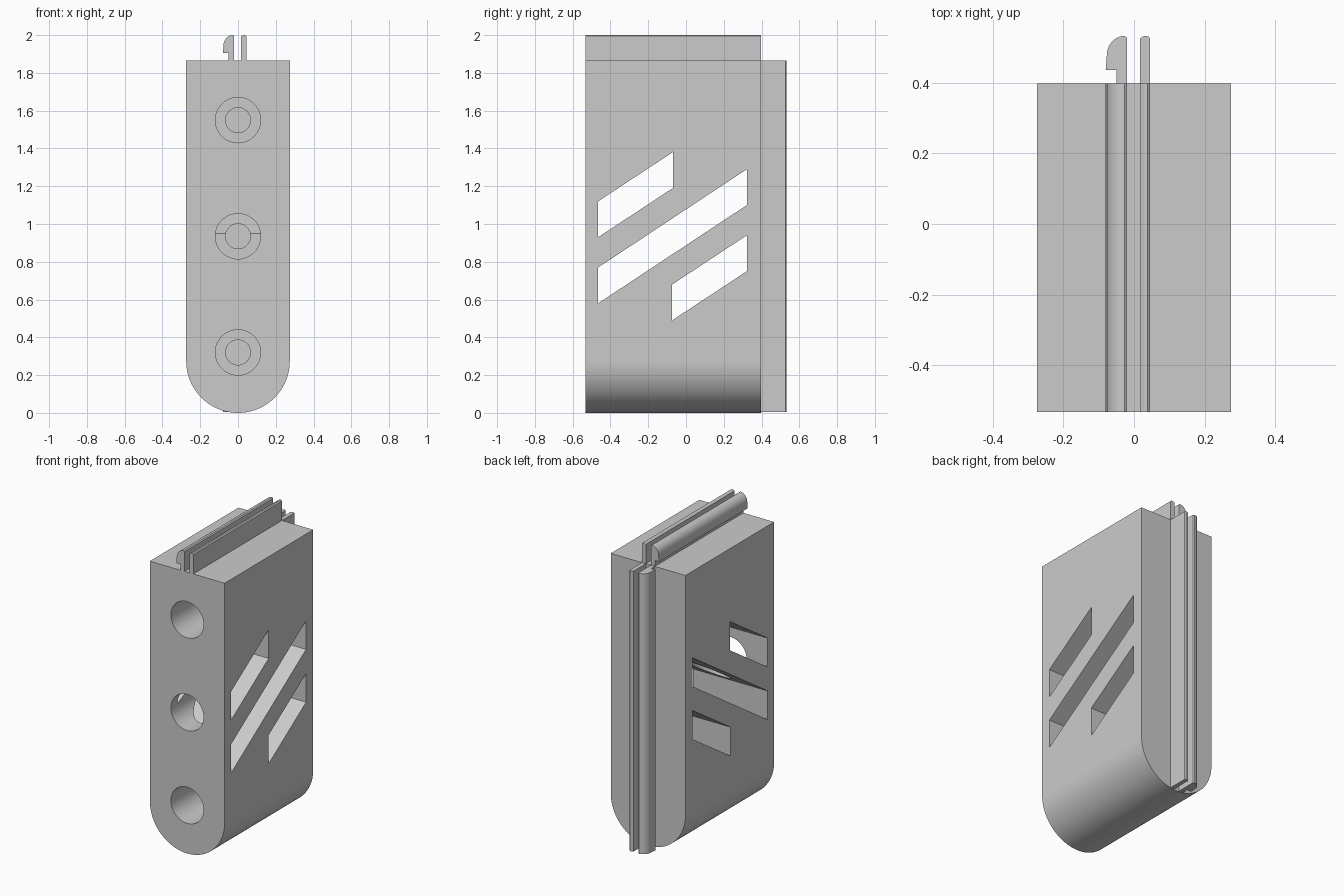
import bpy, bmesh
from math import sin, cos, pi

if "Cube" in bpy.data.objects:
    bpy.data.objects.remove(bpy.data.objects["Cube"])

FRONT, BACK, TOP, R = -0.532, 0.397, 1.865, 0.274


def prism(name, profile, place, a, b):
    """Extrude a 2D profile from a to b; place(u, v, t) gives the 3D point."""
    bm = bmesh.new()
    ends = [[bm.verts.new(place(u, v, t)) for u, v in profile] for t in (a, b)]
    for end in ends:
        bm.faces.new(end)
    n = len(profile)
    for i in range(n):
        j = (i + 1) % n
        bm.faces.new((ends[0][i], ends[0][j], ends[1][j], ends[1][i]))
    bmesh.ops.recalc_face_normals(bm, faces=bm.faces)
    mesh = bpy.data.meshes.new(name)
    bm.to_mesh(mesh)
    bm.free()
    obj = bpy.data.objects.new(name, mesh)
    bpy.context.collection.objects.link(obj)
    return obj


def arc(cx, cy, rx, ry, start, end, n):
    return [(cx + rx * cos(start + (end - start) * i / n),
             cy + ry * sin(start + (end - start) * i / n)) for i in range(n + 1)]


def along_y(u, v, t):
    return (u, t, v)


def along_x(u, v, t):
    return (t, u, v)


def cut(target, cutter):
    mod = target.modifiers.new("cut", 'BOOLEAN')
    mod.operation = 'DIFFERENCE'
    mod.solver = 'EXACT'
    mod.object = cutter
    bpy.context.view_layer.objects.active = target
    bpy.ops.object.modifier_apply(modifier=mod.name)
    bpy.data.objects.remove(cutter)


# body with rounded bottom
body = prism("body", [(R, TOP), (-R, TOP)] + arc(0, R, R, R, pi, 2 * pi, 48),
             along_y, FRONT, BACK)

# stepped blind holes in the front
for z in (0.32, 0.935, 1.55):
    bore = [(0.12, FRONT - 0.05, 0.095), (0.066, 0.05, 0.38)]
    for r, y0, y1 in bore:
        cut(body, prism("bore_cutter", arc(0, z, r, r, 0, 2 * pi * 47 / 48, 47),
                        along_y, y0, y1))

# slanted slots through the sides: y range and lower edge heights
for y0, y1, z0, z1 in ((-0.465, -0.07, 0.93, 1.19),
                       (-0.465, 0.322, 0.58, 1.10),
                       (-0.073, 0.322, 0.49, 0.75)):
    h = 0.19
    cut(body, prism("slot_cutter", [(y0, z0), (y1, z1), (y1, z1 + h), (y0, z0 + h)],
                    along_x, -0.5, 0.5))

# hooked and plain rail profiles: (x, height above the face)
hook = ([(-0.02, -0.002), (-0.02, 0.13)]
        + arc(-0.027, 0.08, 0.05, 0.055, pi / 2, pi, 10)
        + [(-0.08, 0.039), (-0.049, 0.039), (-0.049, -0.002)])
plain = [(0.017, -0.002), (0.017, 0.128), (0.028, 0.135),
         (0.038, 0.135), (0.045, 0.129), (0.045, -0.002)]

for label, profile in (("hooked_rail", hook), ("plain_rail", plain)):
    prism("top_" + label, profile, lambda u, v, t: (u, t, TOP + v), FRONT, BACK)
    prism("back_" + label, profile, lambda u, v, t: (u, BACK + v, t), 0.006, TOP)
